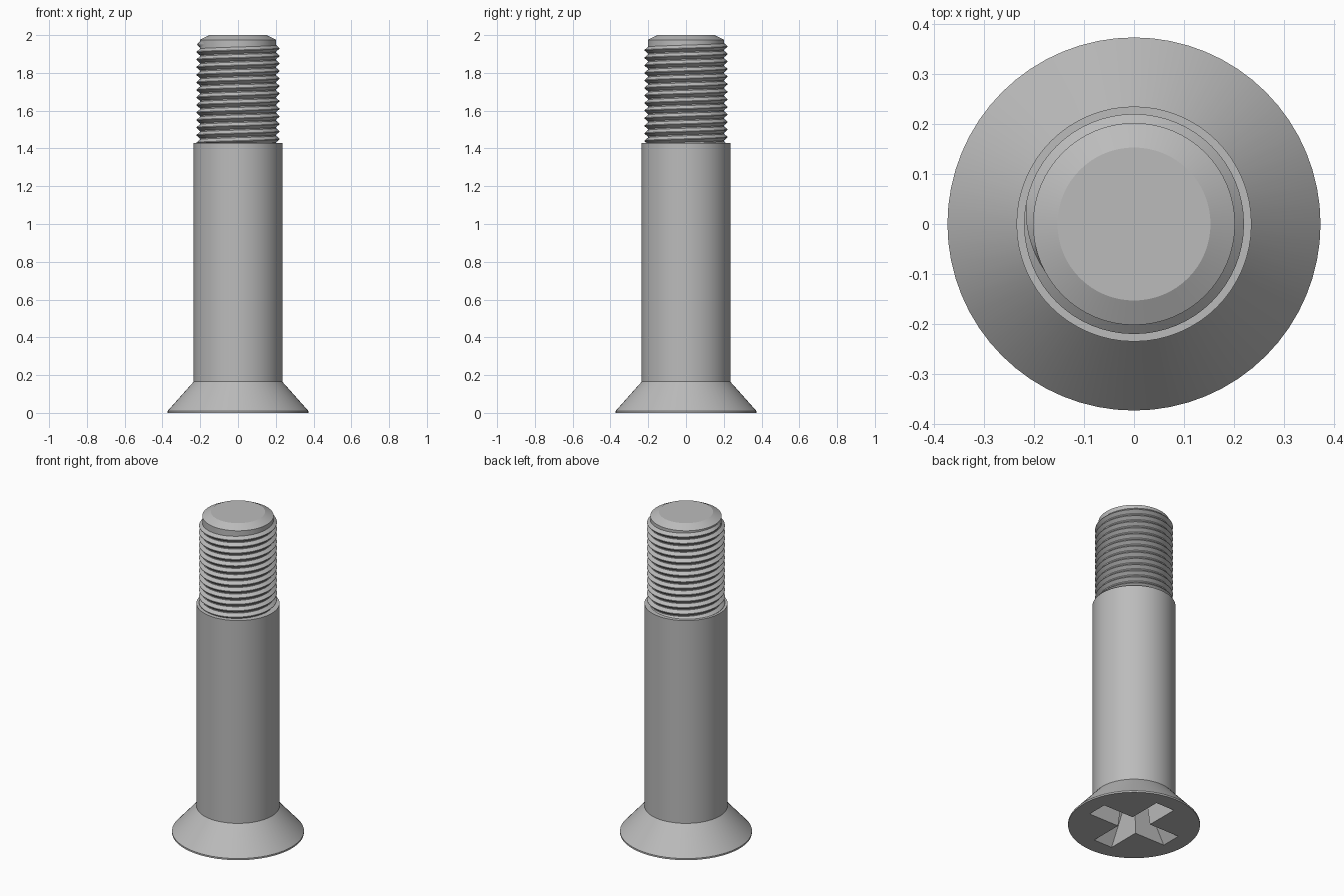
import bpy, bmesh, math

old = bpy.data.objects.get("Cube")
if old:
    bpy.data.objects.remove(old)

steel = bpy.data.materials.new("grey steel")
steel.use_nodes = True
GREY = (0.5, 0.5, 0.5, 1)
steel.diffuse_color = GREY
steel.node_tree.nodes["Principled BSDF"].inputs["Base Color"].default_value = GREY


def add_object(name, bm):
    bmesh.ops.recalc_face_normals(bm, faces=bm.faces)
    mesh = bpy.data.meshes.new(name)
    bm.to_mesh(mesh)
    bm.free()
    mesh.materials.append(steel)
    obj = bpy.data.objects.new(name, mesh)
    bpy.context.collection.objects.link(obj)
    return obj


def activate(obj):
    bpy.ops.object.select_all(action='DESELECT')
    obj.select_set(True)
    bpy.context.view_layer.objects.active = obj


def smooth(obj):
    activate(obj)
    bpy.ops.object.shade_smooth_by_angle(angle=math.radians(25))


def loft(bm, rings):
    """Skin closed rings of equal length and cap both ends."""
    loops = [[bm.verts.new(p) for p in ring] for ring in rings]
    n = len(loops[0])
    for low, high in zip(loops, loops[1:]):
        for i in range(n):
            j = (i + 1) % n
            bm.faces.new((low[i], low[j], high[j], high[i]))
    bm.faces.new(loops[0][::-1])
    bm.faces.new(loops[-1])


def circle(r, z, n=64):
    return [(r * math.cos(math.tau * i / n), r * math.sin(math.tau * i / n), z)
            for i in range(n)]


def cross(reach, half, z, turn=0.0):
    """Outline of a four-armed cross."""
    pts = []
    for k in range(4):
        a = turn + k * math.pi / 2
        c, s = math.cos(a), math.sin(a)
        for x, y in ((reach, -half), (reach, half), (half, half)):
            pts.append((x * c - y * s, x * s + y * c, z))
    return pts


# Countersunk head, shank, thread core and chamfered tip
bm = bmesh.new()
profile = [(0.373, 0), (0.373, 0.01), (0.235, 0.165), (0.235, 1.43),
           (0.202, 1.43), (0.202, 1.975), (0.153, 2.0)]
loft(bm, [circle(r, z) for r, z in profile])
body = add_object("screw_body", bm)

# Tapered cross recess in the head
bm = bmesh.new()
loft(bm, [cross(0.28, 0.065, -0.01), cross(0.13, 0.045, 0.22)])
cutter = add_object("recess_cutter", bm)
cutter.hide_render = True
mod = body.modifiers.new("recess", 'BOOLEAN')
mod.operation = 'DIFFERENCE'
mod.solver = 'EXACT'
mod.object = cutter
activate(body)
bpy.ops.object.modifier_apply(modifier=mod.name)
bpy.data.objects.remove(cutter)
smooth(body)

# Helical thread: a triangular ridge that runs out at the top
SEG, PITCH, TURNS, START = 64, 0.04, 13.6, 1.41
ROOT, CREST = 0.199, 0.22
bm = bmesh.new()
sections = []
steps = int(SEG * TURNS)
for k in range(steps + 1):
    a = math.tau * k / SEG
    z = START + PITCH * k / SEG
    fade = min(1, (steps - k) / (SEG / 8))
    crest = ROOT + (CREST - ROOT) * fade
    sections.append([bm.verts.new((r * math.cos(a), r * math.sin(a), z + dz * PITCH))
                     for r, dz in ((ROOT, -0.49), (crest, -0.04), (crest, 0.04), (ROOT, 0.49))])
for p, q in zip(sections, sections[1:]):
    for i in range(4):
        j = (i + 1) % 4
        bm.faces.new((p[i], p[j], q[j], q[i]))
bm.faces.new(sections[0])
bm.faces.new(sections[-1][::-1])
smooth(add_object("screw_thread", bm))
